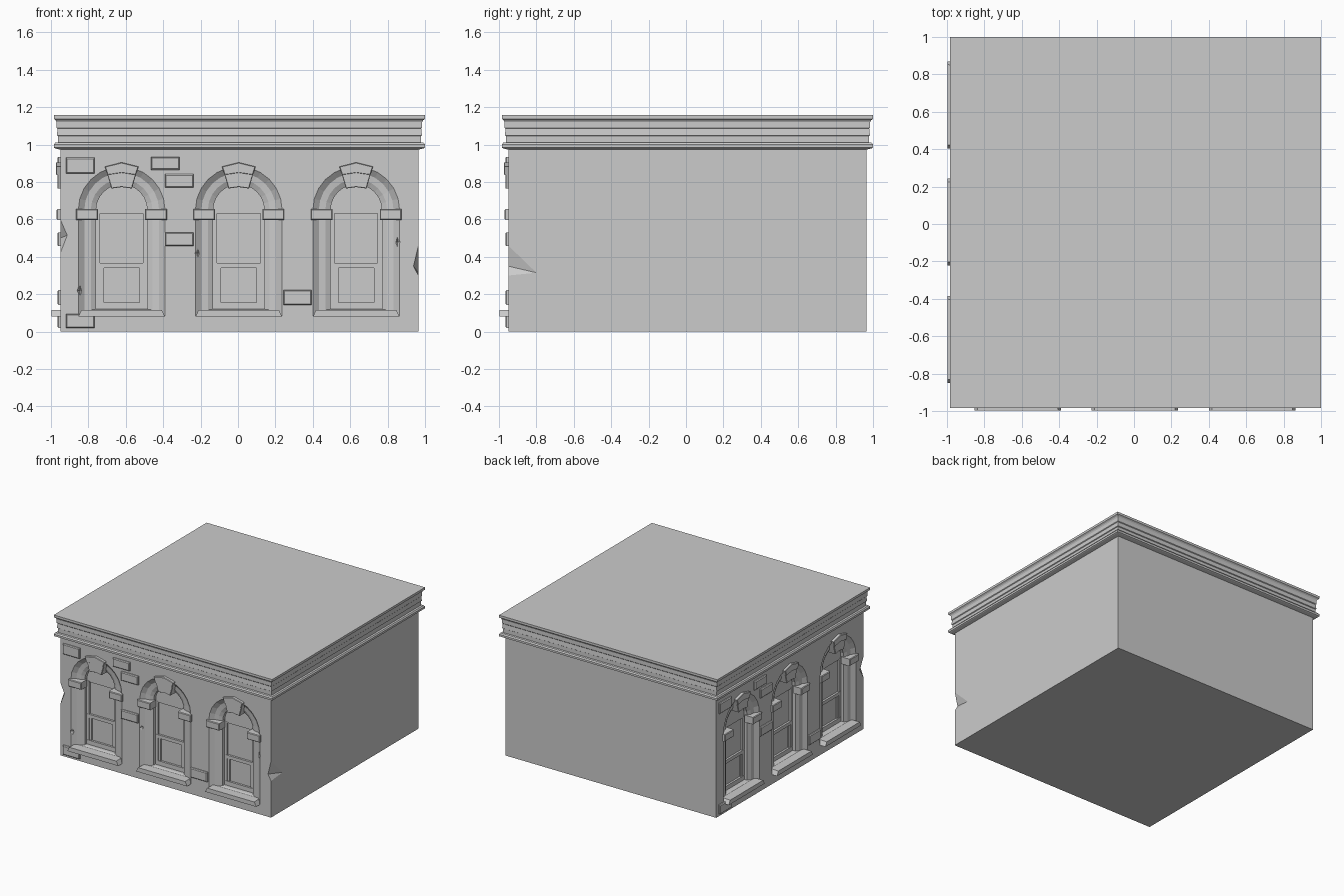
import bpy, bmesh, math
from mathutils import Matrix, Vector

if "Cube" in bpy.data.objects:
    bpy.data.objects.remove(bpy.data.objects["Cube"])

C = 0.0075                      # plan centre of the body
H = 0.9575                      # half width of the body
WALL = C - H                    # y of the front wall
WINDOWS = (-0.622, 0.004, 0.632)
SPIN = (Matrix.Translation((C, C, 0)) @ Matrix.Rotation(-math.pi / 2, 4, 'Z')
        @ Matrix.Translation((-C, -C, 0)))   # front wall -> left wall


def make(name, bm, both=False, cutter=False):
    bmesh.ops.recalc_face_normals(bm, faces=bm.faces)
    me = bpy.data.meshes.new(name)
    bm.to_mesh(me)
    bm.free()
    objs = []
    for i in range(2 if both else 1):
        ob = bpy.data.objects.new(name + ("_left" if i else ""), me)
        bpy.context.collection.objects.link(ob)
        if i:
            ob.matrix_world = SPIN
        if cutter:
            ob.hide_render = True
            ob.hide_viewport = True
        objs.append(ob)
    return objs


def loft(bm, rings):
    loops = [[bm.verts.new(p) for p in r] for r in rings]
    n = len(loops[0])
    for a, b in zip(loops, loops[1:]):
        for i in range(n):
            j = (i + 1) % n
            bm.faces.new((a[i], a[j], b[j], b[i]))
    bm.faces.new(loops[0])
    bm.faces.new(loops[-1])


def slab(bm, pts, back, front, bevel=0.0):
    """Front-wall outline (x, z) extruded outward, front edge optionally chamfered."""
    cx = sum(p[0] for p in pts) / len(pts)
    cz = sum(p[1] for p in pts) / len(pts)
    w = max(abs(p[0] - cx) for p in pts)
    h = max(abs(p[1] - cz) for p in pts)
    small = [(cx + (x - cx) * (1 - bevel / w), cz + (z - cz) * (1 - bevel / h)) for x, z in pts]
    rings = [(pts, back), (pts, front - bevel)]
    if bevel:
        rings.append((small, front))
    loft(bm, [[(x, WALL - d, z) for x, z in r] for r, d in rings])


def box(bm, x0, x1, z0, z1, back, front, bevel=0.0):
    slab(bm, [(x0, z0), (x1, z0), (x1, z1), (x0, z1)], back, front, bevel)


def arch(cx, w, bottom, spring=0.65, n=12):
    pts = [(cx - w, bottom), (cx + w, bottom)]
    for i in range(n + 1):
        a = math.pi * i / n
        pts.append((cx + w * math.cos(a), spring + w * math.sin(a)))
    return pts


# body
bm = bmesh.new()
bmesh.ops.create_cube(bm, size=1, matrix=Matrix.Translation((C, C, 0.495))
                      @ Matrix.Diagonal((2 * H, 2 * H, 0.99, 1)))
body = make("building_body", bm)[0]

# stepped arched recesses
bm = bmesh.new()
for cx in WINDOWS:
    rings = [(0.232, 0.08, 0.05), (0.232, 0.08, 0.0), (0.2, 0.112, -0.025),
             (0.165, 0.116, -0.03), (0.137, 0.12, -0.045), (0.137, 0.12, -0.085)]
    loft(bm, [[(x, WALL - d, z) for x, z in arch(cx, w, b)] for w, b, d in rings])
cutters = make("window_recess_cutter", bm, both=True, cutter=True)

# broken corners and small chips
bm = bmesh.new()


def shard(points):
    vs = [bm.verts.new(p) for p in points]
    bmesh.ops.convex_hull(bm, input=vs)


R, L, F = C + H, C - H, WALL
shard([(R, F, 0.46), (R, F, 0.30), (R, F + 0.15, 0.315), (R - 0.027, F, 0.35), (R + 0.03, F - 0.03, 0.37)])
shard([(L, F, 0.60), (L, F, 0.42), (L, F + 0.05, 0.50), (L + 0.037, F, 0.515), (L - 0.03, F - 0.03, 0.51)])
for x, z, s in ((-0.845, 0.22, 1), (0.852, 0.48, -1), (-0.215, 0.42, 1)):
    shard([(x, F - 0.01, z + 0.05), (x, F - 0.01, z - 0.05), (x - s * 0.02, F - 0.01, z),
           (x + s * 0.025, F - 0.01, z - 0.01), (x, F + 0.03, z)])
cutters += make("chip_cutter", bm, cutter=True)
for c in cutters:
    m = body.modifiers.new(c.name, 'BOOLEAN')
    m.operation = 'DIFFERENCE'
    m.solver = 'EXACT'
    m.object = c

# cornice
bm = bmesh.new()
profile = [(0.955, 0.972), (0.985, 0.98), (0.9925, 0.984), (0.9925, 1.0), (0.985, 1.01),
           (0.970, 1.012), (0.970, 1.045), (0.976, 1.049), (0.972, 1.085), (0.977, 1.09),
           (0.977, 1.12), (0.982, 1.13), (0.9925, 1.138), (0.9925, 1.157)]
loft(bm, [[(C + sx * h, C + sy * h, z) for sx, sy in ((-1, -1), (1, -1), (1, 1), (-1, 1))]
          for h, z in profile])
make("cornice", bm)

# window sills
bm = bmesh.new()
for cx in WINDOWS:
    w = 0.232
    loft(bm, [[(cx - w, WALL + 0.03, z0), (cx + w, WALL + 0.03, z0),
               (cx + w, -0.998, z0), (cx - w, -0.998, z0)] if z0 < 0.1 else
              [(cx - 0.21, WALL + 0.03, z0), (cx + 0.21, WALL + 0.03, z0),
               (cx + 0.215, -0.998, z0), (cx - 0.215, -0.998, z0)] for z0 in (0.08, 0.115)])
make("window_sills", bm, both=True)

# impost blocks at the arch springing
bm = bmesh.new()
for cx in WINDOWS:
    for s in (-1, 1):
        a, b = sorted((cx + s * 0.126, cx + s * 0.243))
        box(bm, a, b, 0.597, 0.655, -0.06, 0.02, 0.005)
make("impost_blocks", bm, both=True)

# keystones with a heavier cap
bm = bmesh.new()
for cx in WINDOWS:
    slab(bm, [(cx - 0.055, 0.765), (cx, 0.773), (cx + 0.055, 0.765), (cx + 0.078, 0.845),
              (cx, 0.86), (cx - 0.078, 0.845)], -0.06, 0.016, 0.004)
    slab(bm, [(cx - 0.076, 0.838), (cx, 0.85), (cx + 0.076, 0.838), (cx + 0.09, 0.882),
              (cx, 0.905), (cx - 0.09, 0.882)], -0.03, 0.024, 0.004)
make("keystones", bm, both=True)

# sash frames and arched head panels
bm = bmesh.new()
for cx in WINDOWS:
    for s in (-1, 1):
        for i, o, z0, z1, d in ((0.115, 0.139, 0.118, 0.64, -0.07), (0.095, 0.116, 0.14, 0.345, -0.075)):
            a, b = sorted((cx + s * i, cx + s * o))
            box(bm, a, b, z0, z1, -0.09, d)
    for z0, z1, d in ((0.118, 0.155, -0.068), (0.340, 0.368, -0.068)):
        box(bm, cx - 0.138, cx + 0.138, z0, z1, -0.09, d)
    slab(bm, arch(cx, 0.139, 0.632), -0.09, -0.072)
make("sash_frames", bm, both=True)

# scattered exposed bricks
bm = bmesh.new()
for x0, x1, z0, z1 in ((-0.92, -0.767, 0.845, 0.93), (-0.465, -0.312, 0.865, 0.935),
                       (-0.39, -0.237, 0.77, 0.842), (-0.39, -0.237, 0.457, 0.53),
                       (0.242, 0.393, 0.143, 0.222), (-0.92, -0.767, 0.02, 0.095)):
    box(bm, x0, x1, z0, z1, -0.01, 0.016, 0.006)
make("exposed_bricks", bm, both=True)
